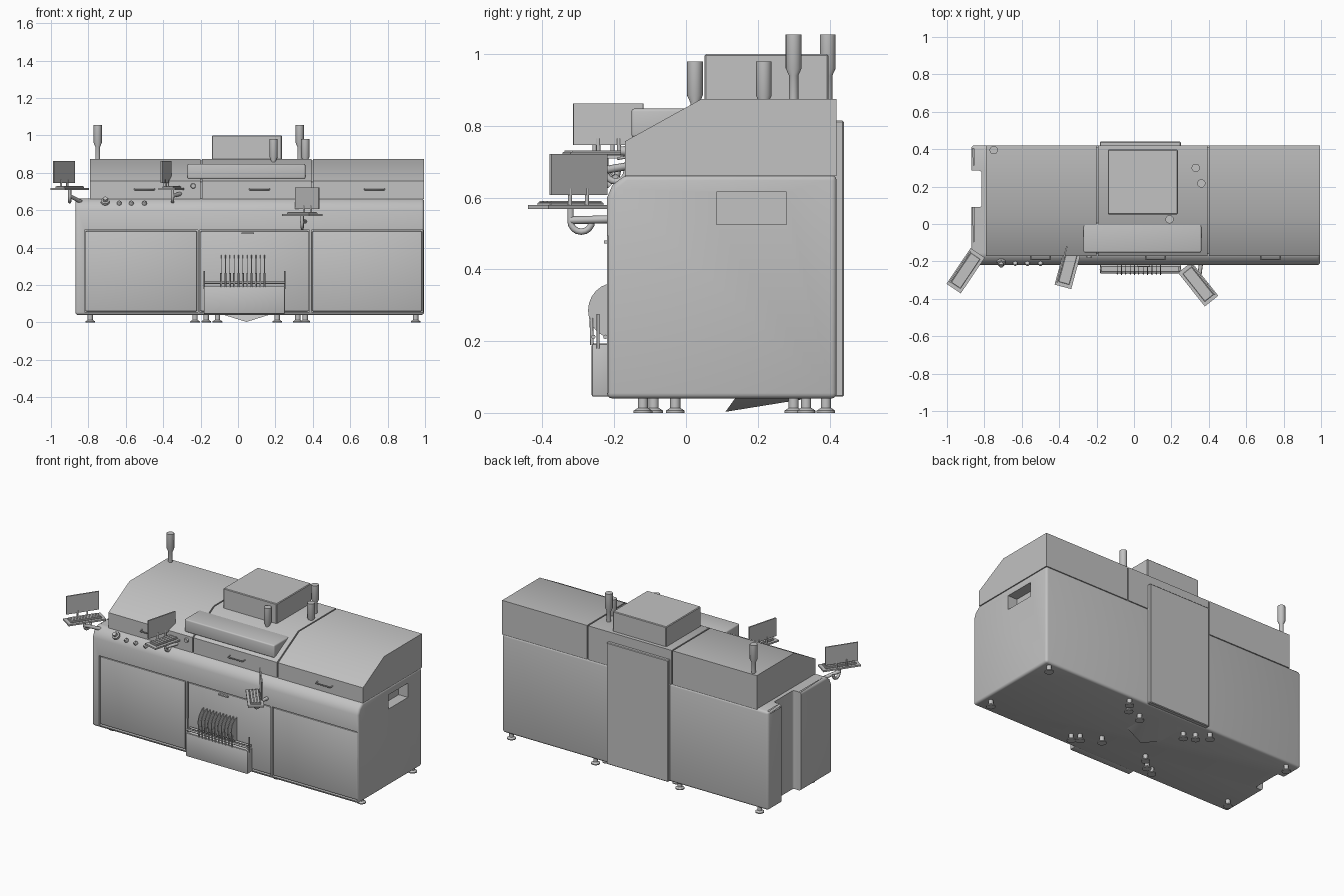
import bpy, bmesh, math
from mathutils import Vector

cube = bpy.data.objects.get("Cube")
if cube:
    bpy.data.objects.remove(cube, do_unlink=True)

GREY = bpy.data.materials.new("light_grey")
GREY.use_nodes = True
GREY.diffuse_color = (0.54, 0.54, 0.54, 1)
GREY.node_tree.nodes["Principled BSDF"].inputs["Base Color"].default_value = GREY.diffuse_color


def finish(name, bm, bevel=0, segments=3):
    bmesh.ops.recalc_face_normals(bm, faces=bm.faces)
    mesh = bpy.data.meshes.new(name)
    bm.to_mesh(mesh)
    bm.free()
    mesh.materials.append(GREY)
    ob = bpy.data.objects.new(name, mesh)
    bpy.context.collection.objects.link(ob)
    select(ob)
    if bevel:
        mod = ob.modifiers.new("rounding", 'BEVEL')
        mod.width, mod.segments = bevel, segments
        bpy.ops.object.modifier_apply(modifier=mod.name)
    bpy.ops.object.shade_smooth_by_angle(angle=math.radians(35))
    return ob


def select(ob):
    bpy.ops.object.select_all(action='DESELECT')
    ob.select_set(True)
    bpy.context.view_layer.objects.active = ob


def box(name, x, y, z, bevel=0, segments=3):
    """Box from its low and high limits on each axis."""
    bm = bmesh.new()
    bmesh.ops.create_cube(bm, size=1)
    for v in bm.verts:
        v.co = [lim[0] if c < 0 else lim[1] for c, lim in zip(v.co, (x, y, z))]
    return finish(name, bm, bevel, segments)


def extrude_x(name, profile, x0, x1, bevel=0):
    """Sweep a (y, z) outline from x0 to x1."""
    bm = bmesh.new()
    face = bm.faces.new([bm.verts.new((x0, y, z)) for y, z in profile])
    ext = bmesh.ops.extrude_face_region(bm, geom=[face])["geom"]
    bmesh.ops.translate(bm, vec=(x1 - x0, 0, 0),
                        verts=[g for g in ext if isinstance(g, bmesh.types.BMVert)])
    return finish(name, bm, bevel)


def lathe(name, profile, place, axis=(0, 0, 1), sides=20):
    """Turn an (r, height) outline about an axis."""
    bm = bmesh.new()
    rings = [[bm.verts.new((r * math.cos(2 * math.pi * i / sides),
                            r * math.sin(2 * math.pi * i / sides), h))
              for i in range(sides)] for r, h in profile]
    for a, b in zip(rings, rings[1:]):
        for i in range(sides):
            j = (i + 1) % sides
            bm.faces.new((a[i], a[j], b[j], b[i]))
    bm.faces.new(rings[0])
    bm.faces.new(rings[-1])
    ob = finish(name, bm)
    ob.location = place
    ob.rotation_euler = Vector(axis).to_track_quat('Z', 'Y').to_euler()
    return ob


def tube(name, points, radius):
    curve = bpy.data.curves.new(name, 'CURVE')
    curve.dimensions = '3D'
    curve.bevel_depth, curve.bevel_resolution = radius, 2
    curve.use_fill_caps = True
    spline = curve.splines.new('POLY')
    spline.points.add(len(points) - 1)
    for p, co in zip(spline.points, points):
        p.co = (*co, 1)
    curve.materials.append(GREY)
    ob = bpy.data.objects.new(name, curve)
    bpy.context.collection.objects.link(ob)
    return ob


def cut(target, x, y, z, bevel=0):
    cutter = box("cutter", x, y, z, bevel)
    cutter.hide_render = True
    mod = target.modifiers.new("cut", 'BOOLEAN')
    mod.object, mod.operation, mod.solver = cutter, 'DIFFERENCE', 'EXACT'
    select(target)
    bpy.ops.object.modifier_apply(modifier=mod.name)
    bpy.data.objects.remove(cutter, do_unlink=True)


# Main body with end notch, hand pocket and door openings
body = extrude_x("body", [(-0.22, 0.04), (-0.22, 0.6), (-0.205, 0.635), (-0.17, 0.663),
                          (0.42, 0.663), (0.42, 0.04)], -0.87, 0.995, 0.015)
cut(body, (-1, -0.815), (0.09, 0.285), (-0.1, 0.9), 0.012)
cut(body, (0.93, 1.1), (0.085, 0.28), (0.525, 0.615))
doors = [("left_door", -0.82, -0.215), ("middle_door", -0.205, 0.382), ("right_door", 0.392, 0.988)]
for name, x0, x1 in doors:
    cut(body, (x0, x1), (-0.3, -0.2), (0.055, 0.495))
    box(name, (x0 + 0.004, x1 - 0.004), (-0.215, -0.195), (0.06, 0.488), 0.006, 2)
select(body)
bpy.ops.object.shade_smooth_by_angle(angle=math.radians(35))
box("door_pull", (0.02, 0.085), (-0.228, -0.21), (0.472, 0.48))

# Sloped hoods with pull handles
hood = [(-0.17, 0.66), (-0.17, 0.757), (0.043, 0.875), (0.42, 0.875), (0.42, 0.66)]
for name, x0, x1, hx in (("left_hood", -0.79, -0.201, -0.5), ("middle_hood", -0.193, 0.392, 0.115),
                         ("right_hood", 0.4, 0.995, 0.73)):
    extrude_x(name, hood, x0, x1)
    tube(name + "_handle", [(hx - 0.053, -0.165, 0.713), (hx - 0.05, -0.19, 0.709),
                            (hx + 0.05, -0.19, 0.709), (hx + 0.053, -0.165, 0.713)], 0.004)
extrude_x("hood_core", [(-0.16, 0.66), (-0.16, 0.75), (0.045, 0.865), (0.41, 0.865), (0.41, 0.66)],
          -0.78, 0.98)

# Raised covers and back panel
box("top_cover", (-0.14, 0.235), (0.052, 0.397), (0.86, 1.0), 0.004, 1)
box("front_cover", (-0.27, 0.36), (-0.152, 0.005), (0.768, 0.848), 0.008)
box("back_panel", (-0.183, 0.25), (0.41, 0.44), (0.045, 0.815), 0.004, 1)

# Signal beacons
for x, y, top in ((-0.75, 0.395, 1.055), (0.33, 0.3, 1.055), (0.36, 0.217, 0.98), (0.19, 0.025, 0.98)):
    lathe("beacon", [(0.013, -0.2 if top > 1 else -0.13), (0.013, -0.115), (0.022, -0.095), (0.022, 0)],
          (x, y, top))

# Control knobs on the rail
lathe("main_knob", [(0.024, 0), (0.022, 0.012), (0.013, 0.014), (0.012, 0.03)],
      (-0.71, -0.203, 0.643), (0, -0.7, 0.7))
for x in (-0.635, -0.57, -0.5):
    lathe("small_knob", [(0.013, 0), (0.012, 0.008), (0.006, 0.018)], (x, -0.208, 0.635), (0, -0.7, 0.7), 12)
lathe("hood_button", [(0.014, 0), (0.012, 0.012)], (-0.24, -0.17, 0.73), (0, -1, 0), 12)

# Front tray with a rack of curved blades
tray = box("front_tray", (-0.183, 0.25), (-0.263, -0.2), (0.045, 0.193), 0.006, 2)
cut(tray, (-0.17, 0.237), (-0.253, -0.222), (0.15, 0.3))
for y in (-0.258, -0.225):
    tube("rack_bar", [(-0.18, y, 0.212), (0.25, y, 0.212)], 0.006)
for x in (-0.18, 0.25):
    tube("rack_post", [(x, -0.245, 0.18), (x, -0.245, 0.275)], 0.004)
arc = [(-0.2 - 0.073 * math.sin(math.pi * i / 12), 0.285 + 0.077 * math.cos(math.pi * i / 12))
       for i in range(13)]
for i in range(11):
    x = -0.09 + 0.0232 * i
    extrude_x("rack_blade", arc, x - 0.002, x + 0.002)
    tube("blade_stem", [(x, -0.262, 0.19), (x, -0.264, 0.265)], 0.005)

# Feet
foot = [(0.026, 0), (0.026, 0.006), (0.014, 0.014), (0.014, 0.05)]
groups = [((-0.79, -0.23, 0.36, 0.95), (-0.12, 0.39)),
          ((-0.17, 0.32), (-0.09, 0.335)), ((-0.11, 0.21), (-0.03, 0.3))]
for xs, ys in groups:
    for x in xs:
        for y in ys:
            lathe("foot", foot, (x, y, 0), sides=16)

# Drain hopper under the body
bm = bmesh.new()
base = [bm.verts.new(p) for p in ((-0.09, 0.14, 0.045), (0.18, 0.14, 0.045),
                                  (0.18, 0.37, 0.045), (-0.09, 0.37, 0.045))]
tip = bm.verts.new((0.045, 0.11, 0.003))
bm.faces.new(base)
for i in range(4):
    bm.faces.new((base[i], base[(i + 1) % 4], tip))
finish("drain_hopper", bm)


def station(name, cx, cy, z, angle, side, arm_end):
    """Keyboard shelf with screen; local x runs along the shelf, screen on the given side."""
    parts = [box(name + "_shelf", (-0.115, 0.115), (-0.046, 0.046), (-0.006, 0.004)),
             box(name + "_keyboard", (-0.095, 0.095), (-0.03, 0.03), (0.003, 0.012), 0.002, 1),
             box(name + "_screen", (-0.1, 0.1), (side * 0.036 - 0.004, side * 0.036 + 0.004), (0.032, 0.147))]
    for x in (-0.03, 0.03):
        parts.append(tube(name + "_post", [(x, side * 0.036, 0), (x, side * 0.036, 0.05)], 0.006))
    for row in (-0.018, 0, 0.018):
        parts.append(box(name + "_keys", (-0.09, 0.09), (row - 0.007, row + 0.007), (0.011, 0.016)))
    for ob in parts:
        ob.location = (cx, cy, z)
        ob.rotation_euler.z = angle
    # Hooked support arm
    hook = [(cx, cy + 0.03 - 0.03 * math.cos(math.pi * i / 8),
             z - 0.04 - 0.03 * math.sin(math.pi * i / 8)) for i in range(9)]
    tube(name + "_hook", [(cx, cy, z)] + hook, 0.009)
    tube(name + "_arm", [(cx, cy, z - 0.038), arm_end], 0.011)


station("left_station", -0.9, -0.25, 0.715, math.atan2(0.83, 0.56), 1, (-0.83, -0.17, 0.64))
station("middle_station", -0.35, -0.225, 0.715, math.atan2(0.96, 0.26), 1, (-0.3, -0.15, 0.69))
station("right_station", 0.343, -0.322, 0.575, math.atan2(-0.78, 0.62), 1, (0.36, -0.2, 0.54))
